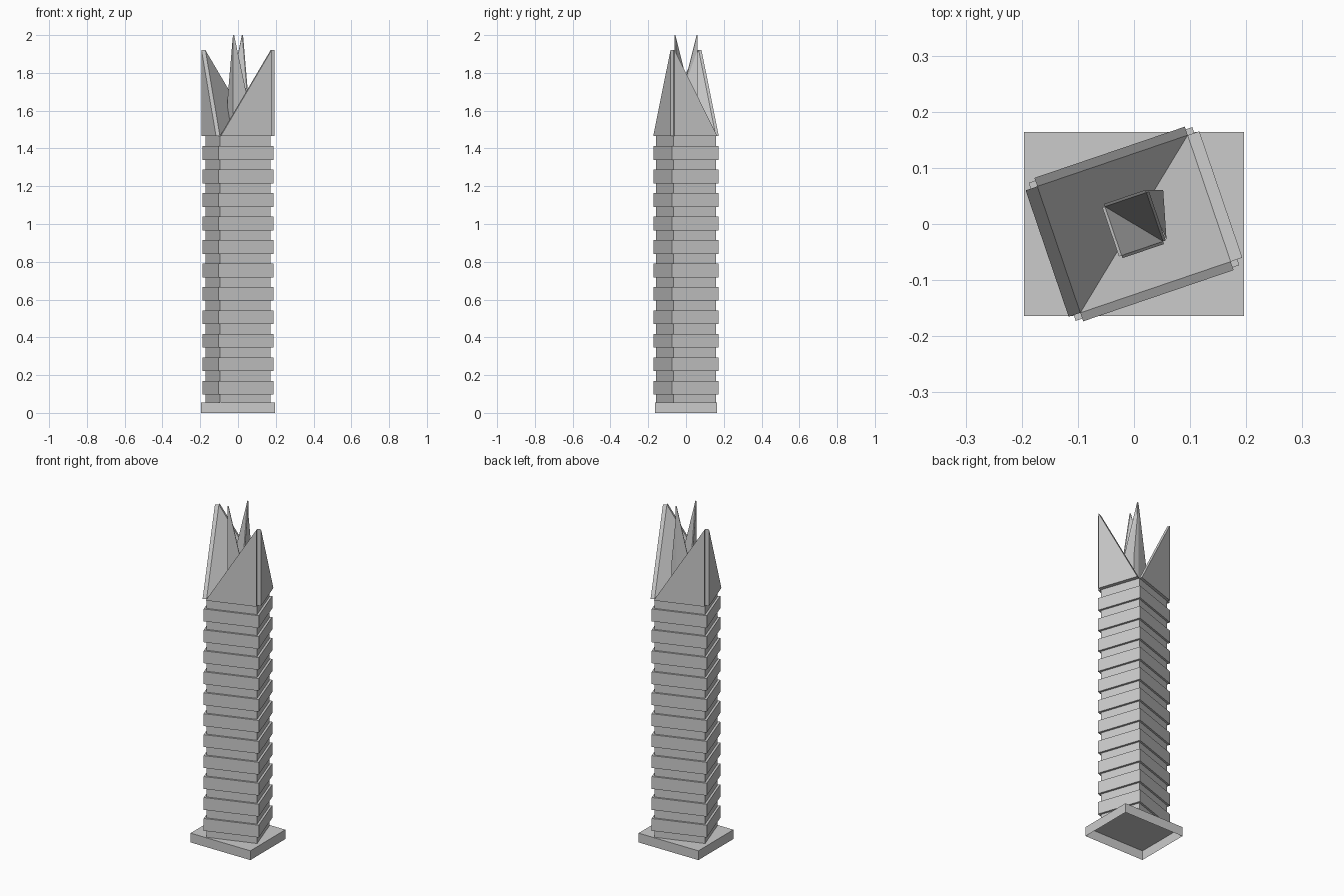
import bpy, bmesh, math
from mathutils import Vector, Matrix

if "Cube" in bpy.data.objects:
    bpy.data.objects.remove(bpy.data.objects["Cube"])

TURN = Matrix.Rotation(math.radians(18.8), 4, 'Z')


def finish(name, bm, turn=True):
    bmesh.ops.recalc_face_normals(bm, faces=bm.faces)
    me = bpy.data.meshes.new(name)
    bm.to_mesh(me)
    bm.free()
    if turn:
        me.transform(TURN)
    ob = bpy.data.objects.new(name, me)
    bpy.context.collection.objects.link(ob)
    return ob


def hull(bm, pts):
    # convex solid around a few points
    unique = {tuple(round(c, 5) for c in p) for p in pts}
    vs = [bm.verts.new(p) for p in sorted(unique)]
    bmesh.ops.convex_hull(bm, input=vs)


def box(bm, hx, hy, z0, z1):
    m = Matrix.Translation((0, 0, (z0 + z1) / 2)) @ Matrix.Diagonal((2 * hx, 2 * hy, z1 - z0, 1))
    bmesh.ops.create_cube(bm, size=1, matrix=m)


def split_crown(name, a, b, off_u, off_v, z0, z_low, z_top, flip):
    # two solid wedges rising to opposite corners, with a plate on each side
    wedges, plates = bmesh.new(), bmesh.new()
    for s in (1, -1):
        peak = Vector((s * a, -s * b * flip, 0))
        side_u = Vector((peak.x, -peak.y, 0))
        side_v = Vector((-peak.x, peak.y, 0))
        up = lambda p, z: Vector((p.x, p.y, z))
        hull(wedges, [up(p, z) for p in (peak, side_u, side_v) for z in (z0, z_low)]
             + [up(peak, z_top)])
        for low, out in ((side_u, Vector((math.copysign(off_u, peak.x), 0, 0))),
                         (side_v, Vector((0, math.copysign(off_v, peak.y), 0)))):
            tri = [up(peak, z0), up(low, z0), up(low, z_low), up(peak, z_top)]
            hull(plates, tri + [p + out for p in tri])
    finish(name + "_wedges", wedges)
    finish(name + "_plates", plates)


# plinth, open underneath
bm = bmesh.new()
box(bm, 0.196, 0.164, 0, 0.055)
bottom = [f for f in bm.faces if all(v.co.z < 0.01 for v in f.verts)]
bmesh.ops.delete(bm, geom=bottom, context='FACES_ONLY')
finish("plinth", bm, turn=False)

# tower core
A, B = 0.1415, 0.119
bm = bmesh.new()
box(bm, A, B, 0.055, 1.466)
finish("tower_core", bm)

# projecting floor bands
bm = bmesh.new()
for i in range(11):
    z = 0.097 + 0.1242 * i
    box(bm, A + 0.0125, B + 0.011, z, z + 0.073)
finish("floor_bands", bm)

# large outer crown and smaller inner spire
split_crown("outer_crown", A, B, 0.022, 0.016, 1.466, 1.466, 1.92, 1)
split_crown("inner_spire", 0.039, 0.046, 0.005, 0.005, 1.466, 1.65, 2.0, -1)

# leaning fin on the right of the spire
bm = bmesh.new()
hull(bm, [(0.02, 0.06, 1.98), (0.02, 0.06, 1.48), (0.052, 0.061, 1.5),
          (0.052, 0.061, 1.66), (0.058, -0.028, 1.5), (0.058, -0.028, 1.65)])
finish("spire_fin", bm, turn=False)
